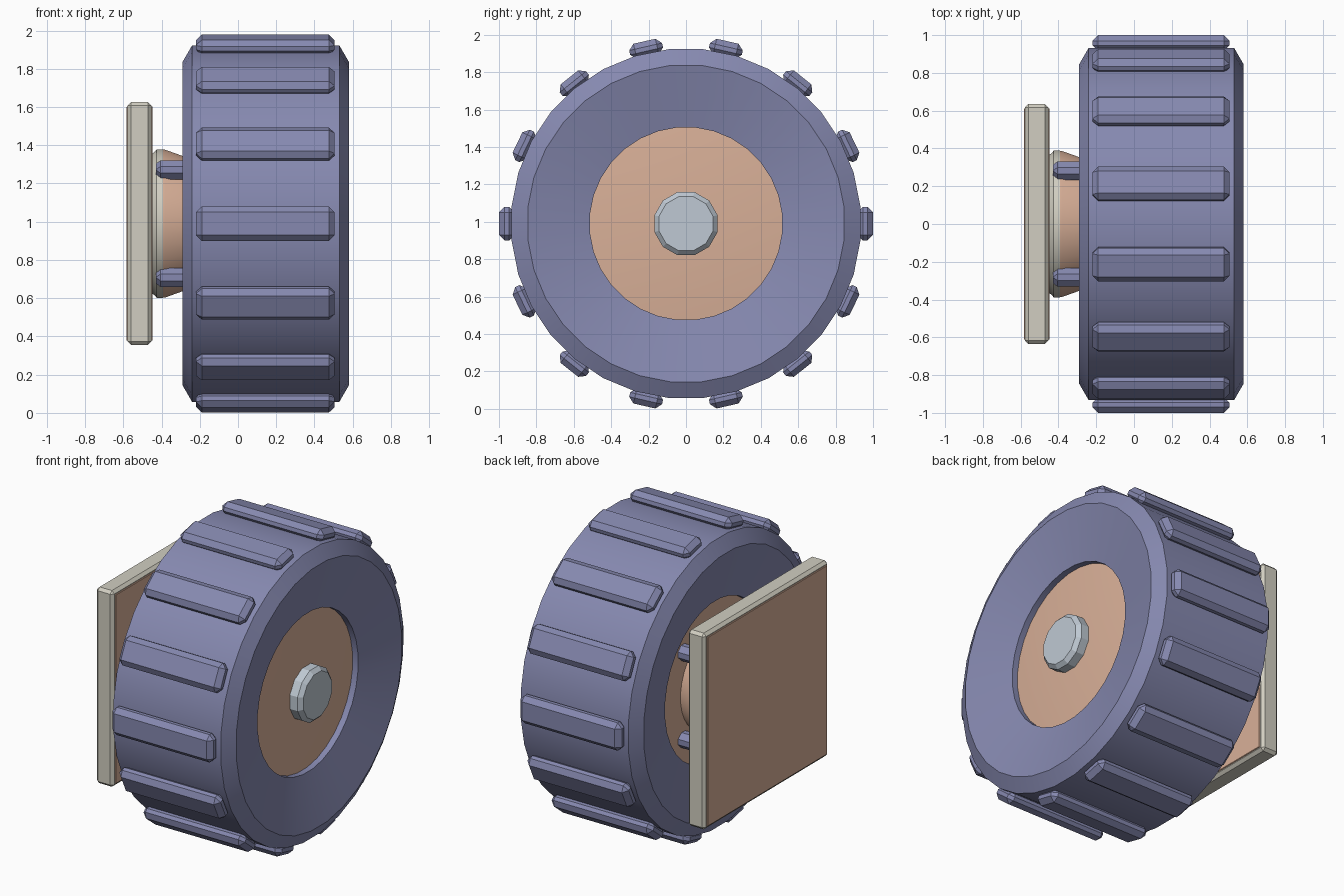
import bpy, bmesh, math
from mathutils import Matrix, Vector

if "Cube" in bpy.data.objects:
    bpy.data.objects.remove(bpy.data.objects["Cube"])

CZ = 0.99  # axle height


def material(name, r, g, b):
    m = bpy.data.materials.new(name)
    lin = [(c / 255 / 12.92) if c < 10 else ((c / 255 + 0.055) / 1.055) ** 2.4 for c in (r, g, b)]
    m.diffuse_color = (*lin, 1)
    m.use_nodes = True
    m.node_tree.nodes["Principled BSDF"].inputs["Base Color"].default_value = m.diffuse_color
    return m


BLUE = material("slate blue", 134, 137, 176)
PEACH = material("peach", 217, 176, 152)
BEIGE = material("beige", 209, 206, 193)
STEEL = material("pale steel", 191, 201, 211)


def finish(name, bm, mat, smooth=None):
    """Turn a bmesh into a named object, optionally smooth below an angle."""
    bmesh.ops.recalc_face_normals(bm, faces=bm.faces[:])
    me = bpy.data.meshes.new(name)
    bm.to_mesh(me)
    bm.free()
    me.materials.append(mat)
    ob = bpy.data.objects.new(name, me)
    bpy.context.collection.objects.link(ob)
    if smooth:
        bpy.ops.object.select_all(action='DESELECT')
        ob.select_set(True)
        bpy.context.view_layer.objects.active = ob
        bpy.ops.object.shade_smooth_by_angle(angle=math.radians(smooth))
    return ob


def lathe(name, profile, sides, mat, smooth=None):
    """Spin a closed (x, radius) profile around the axle."""
    bm = bmesh.new()
    rings = []
    for i in range(sides):
        a = 2 * math.pi * (i + 0.5) / sides
        rings.append([bm.verts.new((x, r * math.cos(a), CZ + r * math.sin(a))) for x, r in profile])
    n = len(profile)
    for i in range(sides):
        p, q = rings[i], rings[(i + 1) % sides]
        for j in range(n):
            k = (j + 1) % n
            if profile[j][1] or profile[k][1]:
                bm.faces.new((p[j], p[k], q[k], q[j]))
    bmesh.ops.remove_doubles(bm, verts=bm.verts[:], dist=1e-5)
    return finish(name, bm, mat, smooth)


def box(name, centre, size, bevel, mat, angle=0.0):
    """Bevelled box, turned by an angle about the axle."""
    bm = bmesh.new()
    bmesh.ops.create_cube(bm, size=1)
    bmesh.ops.scale(bm, vec=Vector(size), verts=bm.verts[:])
    bmesh.ops.bevel(bm, geom=bm.edges[:], offset=bevel, segments=1, affect='EDGES')
    bmesh.ops.translate(bm, vec=Vector(centre), verts=bm.verts[:])
    bmesh.ops.rotate(bm, cent=(0, 0, 0), matrix=Matrix.Rotation(angle, 3, 'X'), verts=bm.verts[:])
    bmesh.ops.translate(bm, vec=(0, 0, CZ), verts=bm.verts[:])
    return finish(name, bm, mat)


# Tyre with chamfered shoulders and dished side walls
lathe("tyre", [(-0.29, 0.85), (-0.24, 0.937), (0.53, 0.937), (0.58, 0.85),
               (0.50, 0.516), (0.40, 0.516), (-0.11, 0.516), (-0.21, 0.516)], 32, BLUE, 25)

# Tread bars around the tyre
for i in range(14):
    box(f"tread_bar_{i + 1}", (0.143, 0.958, 0), (0.725, 0.084, 0.18), 0.03, BLUE,
        2 * math.pi * i / 14)

# Hub with slightly conical faces
lathe("hub", [(-0.20, 0), (-0.17, 0.52), (0.46, 0.52), (0.505, 0)], 32, PEACH, 25)

# Axle cap
lathe("axle_cap", [(0.40, 0), (0.40, 0.175), (0.545, 0.175), (0.57, 0.15), (0.57, 0)], 12, STEEL)

# Flared neck and its collar behind the wheel
lathe("neck", [(-0.40, 0), (-0.40, 0.39), (-0.38, 0.388), (-0.15, 0.305), (-0.15, 0)], 32, PEACH, 25)
lathe("neck_collar", [(-0.46, 0), (-0.46, 0.36), (-0.438, 0.375), (-0.425, 0.39),
                      (-0.392, 0.39), (-0.392, 0)], 32, BEIGE, 25)

# Four struts on the diagonals
for i in range(4):
    box(f"strut_{i + 1}", (-0.28, 0.398, 0), (0.30, 0.095, 0.095), 0.025, BLUE,
        math.pi / 4 + i * math.pi / 2)

# Square mounting plate with a thin panel on each side
box("mounting_plate", (-0.515, 0, 0), (0.124, 1.27, 1.27), 0.018, BEIGE)
for name, x in (("back_panel", -0.579), ("inner_panel", -0.451)):
    box(name, (x, 0, 0), (0.009, 1.225, 1.225), 0.003, PEACH)
